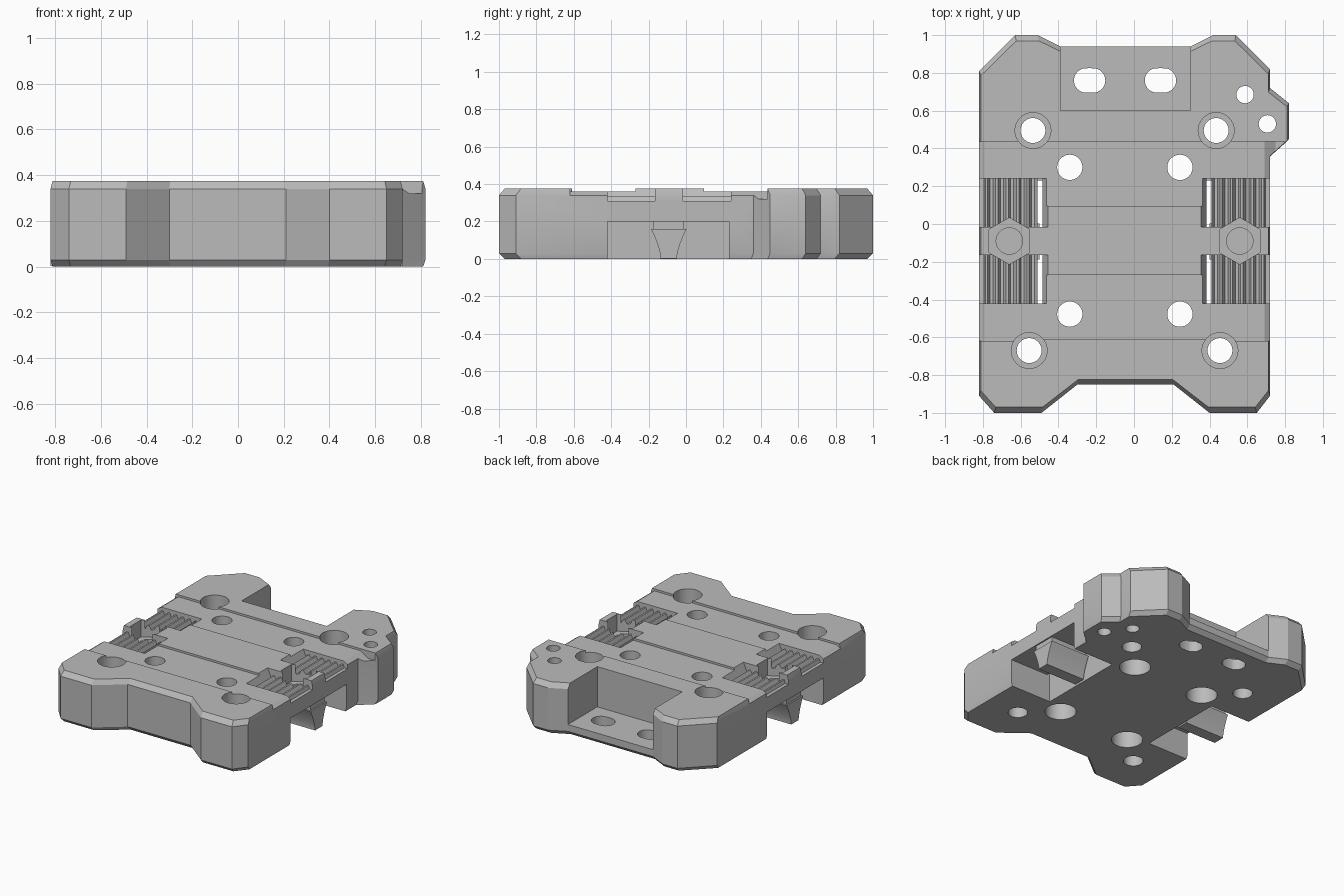
import bpy, bmesh
from math import sin, cos, pi, radians
from mathutils import Vector

if "Cube" in bpy.data.objects:
    bpy.data.objects.remove(bpy.data.objects["Cube"])

CX = -0.05          # symmetry line of the plate
H = 0.375           # plate thickness

grey = bpy.data.materials.new("plain grey")
grey.use_nodes = True
grey.diffuse_color = (0.5, 0.5, 0.5, 1)
grey.node_tree.nodes["Principled BSDF"].inputs["Base Color"].default_value = (0.5, 0.5, 0.5, 1)


def loft(name, rings):
    """Closed solid through rings of equal point count."""
    bm = bmesh.new()
    vs = [[bm.verts.new(p) for p in r] for r in rings]
    n = len(vs[0])
    for a, b in zip(vs, vs[1:]):
        for i in range(n):
            j = (i + 1) % n
            bm.faces.new((a[i], a[j], b[j], b[i]))
    bm.faces.new(vs[0][::-1])
    bm.faces.new(vs[-1])
    bmesh.ops.recalc_face_normals(bm, faces=bm.faces)
    me = bpy.data.meshes.new(name)
    bm.to_mesh(me)
    bm.free()
    me.materials.append(grey)
    ob = bpy.data.objects.new(name, me)
    bpy.context.collection.objects.link(ob)
    return ob


def prism(name, pts, axis, lo, hi):
    """Extrude a 2D profile along the x, y or z axis."""
    def place(p, t):
        q = list(p)
        q.insert("xyz".index(axis), t)
        return Vector(q)
    return loft(name, [[place(p, t) for p in pts] for t in (lo, hi)])


def rect(x0, x1, y0, y1):
    return [(x0, y0), (x1, y0), (x1, y1), (x0, y1)]


def ring(x, y, r, n=32, stretch=0.0):
    """Regular polygon with a corner on +y; stretch makes a slot along x."""
    pts = []
    for i in range(n):
        a = pi / 2 + 2 * pi * i / n
        c = cos(a)
        shift = 0 if abs(c) < 1e-6 else (stretch if c > 0 else -stretch)
        pts.append((x + r * c + shift, y + r * sin(a)))
    return pts


# Plate body: outline with chamfered top and bottom rims
outline = [(-.82, -.91), (-.74, -1), (-.49, -1), (-.30, -.85), (.21, -.85), (.40, -1),
           (.65, -1), (.72, -.91), (.72, .36), (.82, .45), (.82, .64), (.72, .72),
           (.72, .82), (.54, 1), (.42, 1), (.30, .94), (-.39, .94), (-.51, 1),
           (-.63, 1), (-.82, .81)]


def section(z, inset):
    sx, sy = (.988, .97) if inset else (1, 1)
    return [(CX + (x - CX) * sx, y * sy, z) for x, y in outline]


body = loft("carriage_plate", [section(0, True), section(.03, False),
                               section(.34, False), section(H, True)])


def cut(pts, axis, lo, hi):
    tool = prism("cutter", pts, axis, lo, hi)
    tool.hide_render = True
    mod = body.modifiers.new("cut", "BOOLEAN")
    mod.operation, mod.solver, mod.object = "DIFFERENCE", "EXACT", tool
    bpy.context.view_layer.objects.active = body
    bpy.ops.object.modifier_apply(modifier=mod.name)
    bpy.data.objects.remove(tool)


# Rear recess and its slots
cut(rect(-.39, .30, .60, 1.2), "z", .08, 1)
for x in (-.235, .14):
    cut(ring(x, .76, .065, 32, .018), "z", -1, 1)

# Shallow steps across the centre of the top
for y0, y1 in ((.095, .435), (-.61, -.27)):
    cut(rect(CX - .43, CX + .43, y0, y1), "z", .36, 1)

# Sloped front of the side lug
cut([(.30, .30), (.44, .38), (.44, .5), (.30, .5)], "x", .722, 1)

for s in (-1, 1):
    def side(pts):
        return [(CX + s * u, v) for u, v in pts]

    # Underside pocket
    cut(side(rect(.435, 1, -.42, .23)), "z", -1, .2)

    # Lowered, edge-chamfered pads
    pad = side([(.43, .36), (.74, .36), (.80, .32), (1, .32), (1, 1), (.43, 1)])
    for y0, y1 in ((.24, .437), (-.62, -.415)):
        cut(pad, "y", y0, y1)

    # Belt windows: through slit, sloped inner wall and toothed floor
    teeth = [(.435, .15), (.46, .15), (.46, .335)]
    for i in range(5):
        u = .465 + i * .055
        teeth += [(u + .012, .305), (u + .028, .305), (u + .04, .335), (u + .052, .335)]
    window = side(teeth + [(.745, .31), (1, .31), (1, 1), (.405, 1), (.405, H), (.435, .31)])
    for y0, y1 in ((-.42, -.165), (-.015, .24)):
        cut(window, "y", y0, y1)

    # Nut pocket and screw bore
    cut(ring(CX + s * .61, -.09, .123, 6), "z", .25, 1)
    cut(ring(CX + s * .61, -.09, .07), "z", .1, 1)

# Corner holes, bored wide from above
for x, y in ((-.535, .495), (.435, .495), (-.555, -.67), (.455, -.67)):
    cut(ring(x, y, .066), "z", -1, 1)
    cut(ring(x, y, .095), "z", .22, 1)

# Centre holes, bored wide from below
for x in (-.34, .243):
    for y in (.30, -.477):
        cut(ring(x, y, .067), "z", -1, 1)
        cut(ring(x, y, .105), "z", -1, .16)

# Lug holes
for x, y in ((.588, .685), (.706, .53)):
    cut(ring(x, y, .046), "z", -1, 1)

# Belt clamps hanging in the pockets
half = [(.095, .16), (.078, .125), (.062, .085), (.05, .045), (.043, .012), (.043, .002)]
profile = [(-.092 + w, z) for w, z in half] + [(-.092 - w, z) for w, z in half[::-1]]
parts = [body]
for s, label in ((-1, "right"), (1, "left")):
    a, b = sorted((CX + s * .45, CX + s * .77))
    parts.append(prism(label + "_belt_clamp", profile, "x", a, b))
    parts.append(prism(label + "_clamp_neck", rect(-.175, -.01, .16, .2), "x", a + .01, b - .01))

for ob in parts:
    bpy.ops.object.select_all(action="DESELECT")
    ob.select_set(True)
    bpy.context.view_layer.objects.active = ob
    bpy.ops.object.shade_smooth_by_angle(angle=radians(20))
